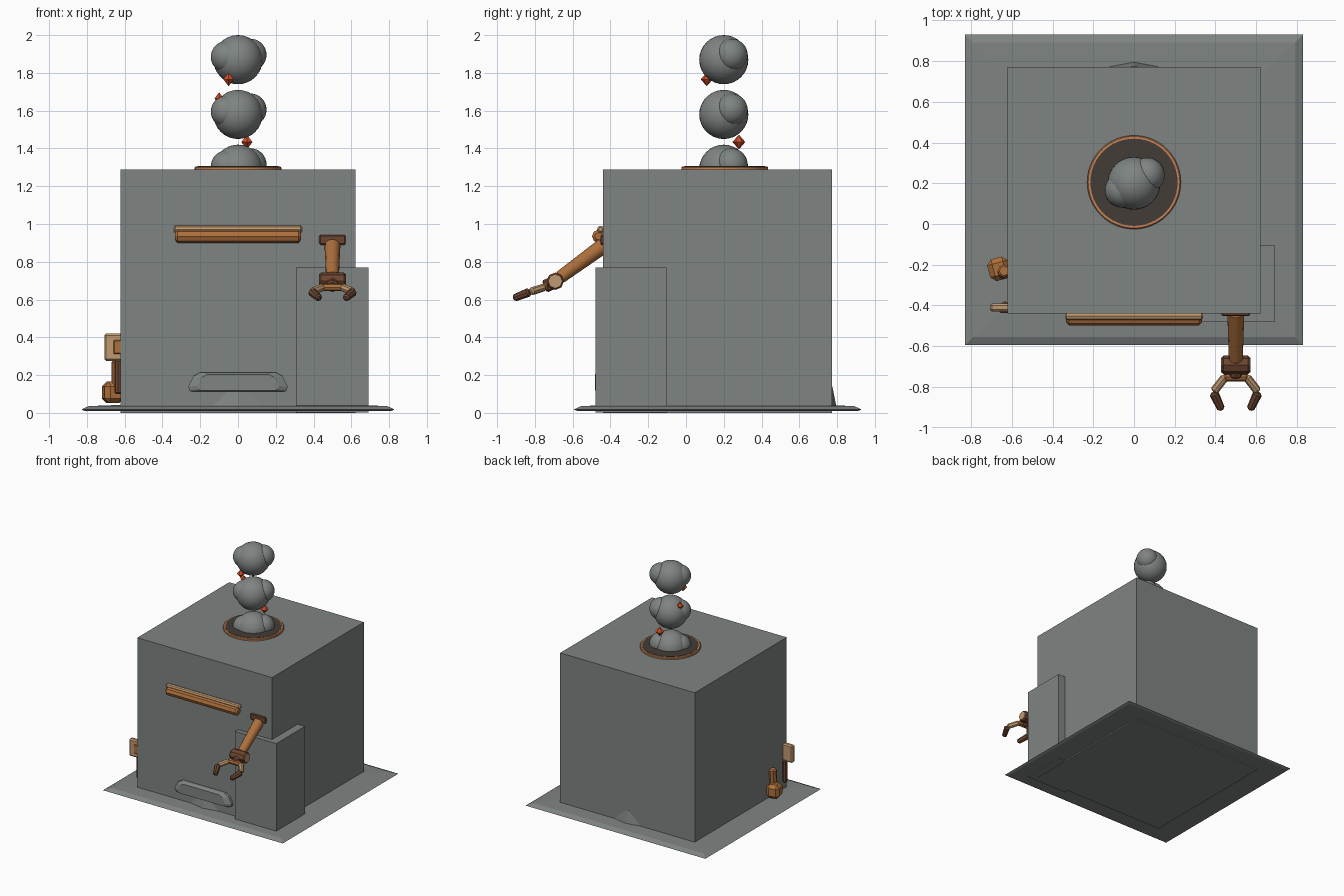
import bpy, bmesh, math
from mathutils import Vector

old = bpy.data.objects.get("Cube")
if old:
    bpy.data.objects.remove(old, do_unlink=True)


def material(name, rgb):
    m = bpy.data.materials.new(name)
    m.use_nodes = True
    m.diffuse_color = (*rgb, 1)
    m.node_tree.nodes["Principled BSDF"].inputs["Base Color"].default_value = (*rgb, 1)
    return m


GREY = material("steel grey", (0.21, 0.23, 0.225))
ORANGE = material("copper orange", (0.42, 0.16, 0.045))
TAN = material("pale copper", (0.53, 0.32, 0.16))
BROWN = material("dark brown", (0.15, 0.06, 0.03))
RIM = material("rim copper", (0.55, 0.22, 0.09))
SOOT = material("soot", (0.055, 0.046, 0.038))
RED = material("spark red", (0.62, 0.075, 0.02))


def finish(name, bm, mat, bevel=0, segments=1, smooth=False):
    bmesh.ops.recalc_face_normals(bm, faces=bm.faces)
    mesh = bpy.data.meshes.new(name)
    bm.to_mesh(mesh)
    bm.free()
    mesh.materials.append(mat)
    obj = bpy.data.objects.new(name, mesh)
    bpy.context.collection.objects.link(obj)
    if bevel:
        mod = obj.modifiers.new("bevel", 'BEVEL')
        mod.width = bevel
        mod.segments = segments
        mod.limit_method = 'ANGLE'
        mod.angle_limit = math.radians(50)
    if smooth:
        bpy.ops.object.select_all(action='DESELECT')
        obj.select_set(True)
        bpy.context.view_layer.objects.active = obj
        bpy.ops.object.shade_smooth_by_angle(angle=math.radians(40))
    return obj


def box(name, lo, hi, mat, bevel=0, turn=0):
    lo, hi = Vector(lo), Vector(hi)
    bm = bmesh.new()
    bmesh.ops.create_cube(bm, size=1)
    for v in bm.verts:
        v.co = v.co * (hi - lo)
    obj = finish(name, bm, mat, bevel)
    obj.location = (lo + hi) / 2
    obj.rotation_euler.z = math.radians(turn)
    return obj


def rod(name, a, b, r1, mat, r2=None, sides=12, bevel=0.008):
    a, b = Vector(a), Vector(b)
    bm = bmesh.new()
    bmesh.ops.create_cone(bm, cap_ends=True, segments=sides, radius1=r1,
                          radius2=r1 if r2 is None else r2, depth=(b - a).length)
    obj = finish(name, bm, mat, bevel, smooth=sides > 8)
    obj.location = (a + b) / 2
    obj.rotation_euler = (b - a).to_track_quat('Z', 'Y').to_euler()
    return obj


def loft(name, rings, mat):
    bm = bmesh.new()
    loops = [[bm.verts.new(p) for p in ring] for ring in rings]
    n = len(loops[0])
    for low, high in zip(loops, loops[1:]):
        for i in range(n):
            j = (i + 1) % n
            bm.faces.new((low[i], low[j], high[j], high[i]))
    bm.faces.new(loops[0])
    bm.faces.new(loops[-1])
    return finish(name, bm, mat)


def ball(name, centre, radius, mat):
    bm = bmesh.new()
    bmesh.ops.create_uvsphere(bm, u_segments=32, v_segments=16, radius=radius)
    obj = finish(name, bm, mat, smooth=True)
    obj.location = centre
    return obj


# Base plate with a sloped rim
def plate_ring(inset, z):
    x, y0, y1 = 0.83 - inset, -0.595 + inset, 0.93 - inset
    return [(-x, y0, z), (x, y0, z), (x, y1, z), (-x, y1, z)]


loft("base_plate", [plate_ring(0.02, 0.01), plate_ring(0, 0.018),
                    plate_ring(0.04, 0.036), plate_ring(0.2, 0.042)], GREY)

# Main body and corner block
box("main_body", (-0.622, -0.44, 0), (0.622, 0.772, 1.288), GREY)
box("corner_block", (0.308, -0.48, 0.003), (0.69, -0.102, 0.77), GREY)

# Low mounds against the front and back walls
for name, y in (("front_mound", -0.44), ("back_mound", 0.77)):
    bm = bmesh.new()
    bmesh.ops.create_cone(bm, cap_ends=True, segments=4, radius1=0.13, radius2=0.025, depth=0.1)
    mound = finish(name, bm, GREY)
    mound.scale.y = 0.19
    mound.location = (0, y, 0.09)

# Front vent hood
half = [(0.24, 0.112), (0.255, 0.118), (0.264, 0.14), (0.235, 0.195), (0.2, 0.215)]
outline = half + [(-x, z) for x, z in reversed(half)]


def hood_ring(y, k):
    return [(x * k, y, 0.15 + (z - 0.15) * k) for x, z in outline]


loft("vent_hood", [hood_ring(-0.43, 1), hood_ring(-0.46, 1), hood_ring(-0.483, 0.82)], GREY)

# Slot bar: pale lip over an orange tube
rod("slot_lip", (-0.34, -0.452, 0.972), (0.34, -0.452, 0.972), 0.019, TAN, sides=8)
rod("slot_tube", (-0.333, -0.463, 0.935), (0.333, -0.463, 0.935), 0.035, ORANGE, sides=8, bevel=0.014)

# Front arm
box("arm_mount", (0.43, -0.452, 0.89), (0.57, -0.43, 0.943), BROWN, 0.006)
rod("upper_arm", (0.5, -0.43, 0.89), (0.5, -0.67, 0.715), 0.042, ORANGE, 0.034)
rod("elbow", (0.432, -0.692, 0.697), (0.568, -0.692, 0.697), 0.046, BROWN, sides=8)
for side in (-1, 1):
    rod("elbow_cap", (0.5 + side * 0.06, -0.692, 0.697), (0.5 + side * 0.072, -0.692, 0.697),
        0.037, TAN, sides=8, bevel=0)
rod("forearm", (0.5, -0.7, 0.69), (0.5, -0.75, 0.668), 0.034, BROWN, sides=8)
rod("wrist", (0.443, -0.752, 0.665), (0.557, -0.752, 0.665), 0.021, ORANGE, sides=8)
for side in (-1, 1):
    knuckle = (0.5 + side * 0.108, -0.822, 0.642)
    rod("finger", (0.5 + side * 0.052, -0.75, 0.665), knuckle, 0.021, TAN, sides=8)
    rod("finger_tip", (0.5 + side * 0.109, -0.828, 0.64), (0.5 + side * 0.07, -0.912, 0.607),
        0.024, BROWN, 0.019, sides=8)

# Side mechanism
box("side_block", (-0.708, -0.43, 0.275), (-0.61, -0.39, 0.42), TAN, 0.01)
box("side_block_pin", (-0.66, -0.437, 0.312), (-0.615, -0.42, 0.385), ORANGE, 0.005)
rod("side_lever", (-0.634, -0.4, 0.1), (-0.634, -0.4, 0.29), 0.02, BROWN, sides=8)
rod("side_link", (-0.638, -0.24, 0.14), (-0.638, -0.23, 0.275), 0.032, ORANGE, sides=8)
box("side_foot", (-0.715, -0.275, 0.052), (-0.61, -0.165, 0.165), ORANGE, 0.025, turn=15)

# Chimney rim and opening
rod("chimney_rim", (0, 0.205, 1.28), (0, 0.205, 1.304), 0.23, RIM, sides=48, bevel=0.005)
rod("chimney_opening", (0, 0.205, 1.3), (0, 0.205, 1.306), 0.214, SOOT, sides=48, bevel=0)

# Smoke puffs
for z in (1.29, 1.58, 1.87):
    ball("smoke_puff", (0, 0.2, z), 0.13, GREY)
    ball("smoke_lobe_left", (0.065, 0.24, z + 0.025), 0.086, GREY)
    ball("smoke_lobe_right", (-0.06, 0.165, z + 0.015), 0.084, GREY)

# Sparks
for centre, r in (((-0.05, 0.11, 1.766), 0.032), ((-0.1, 0.22, 1.665), 0.028),
                  ((0.047, 0.28, 1.434), 0.034)):
    for sign in (-1, 1):
        tip = Vector(centre) + Vector((0, 0, sign * r * 1.15))
        rod("spark", centre, tip, r, RED, 0, sides=6, bevel=0)
